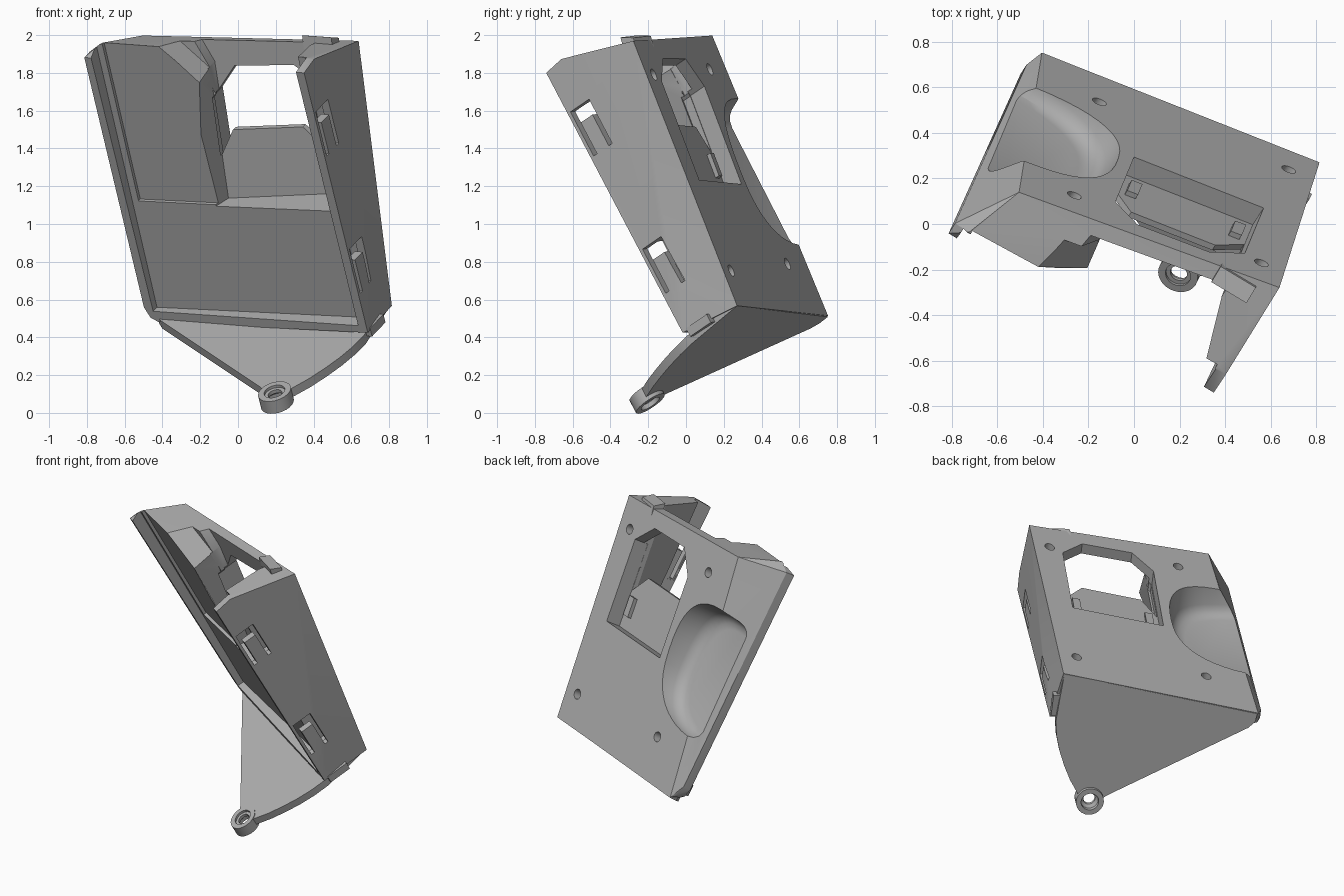
import bpy, bmesh
from math import cos, sin, pi, radians, copysign
from mathutils import Vector, Matrix

if "Cube" in bpy.data.objects:
    bpy.data.objects.remove(bpy.data.objects["Cube"], do_unlink=True)

grey = bpy.data.materials.new("plain grey plastic")
grey.use_nodes = True
grey.diffuse_color = (0.42, 0.42, 0.42, 1)
grey.node_tree.nodes["Principled BSDF"].inputs["Base Color"].default_value = grey.diffuse_color

# Tilted frame: u runs right, v runs down, d runs from the open front to the back
eu = Vector((0.856, -0.514, -0.06)).normalized()
ev = Vector((0.221, 0.449, -0.866))
ev = (ev - eu * ev.dot(eu)).normalized()
en = eu.cross(ev)
frame = Matrix((eu, ev, en)).transposed().to_4x4()
frame.translation = (0.35, -0.74, 1.80)


def finish(name, bm):
    bmesh.ops.recalc_face_normals(bm, faces=bm.faces[:])
    mesh = bpy.data.meshes.new(name)
    bm.to_mesh(mesh)
    bm.free()
    mesh.materials.append(grey)
    obj = bpy.data.objects.new(name, mesh)
    bpy.context.collection.objects.link(obj)
    return obj


def loft(name, rings):
    """Closed solid through rings of matching points."""
    bm = bmesh.new()
    loops = [[bm.verts.new(p) for p in ring] for ring in rings]
    for a, b in zip(loops, loops[1:]):
        for i in range(len(a)):
            j = (i + 1) % len(a)
            bm.faces.new((a[i], a[j], b[j], b[i]))
    bm.faces.new(loops[0])
    bm.faces.new(loops[-1])
    return finish(name, bm)


def at(poly, depth):
    return [(u, v, depth(u, v) if callable(depth) else depth) for u, v in poly]


def prism(name, poly, near, far):
    return loft(name, [at(poly, near), at(poly, far)])


def rect(u0, u1, v0, v1):
    return [(u0, v0), (u1, v0), (u1, v1), (u0, v1)]


def circle(a, b, r, n=24):
    return [(a + r * cos(2 * pi * i / n), b + r * sin(2 * pi * i / n)) for i in range(n)]


def cut(target, cutter):
    mod = target.modifiers.new("cut", "BOOLEAN")
    mod.operation = "DIFFERENCE"
    mod.solver = "EXACT"
    mod.object = cutter
    bpy.context.view_layer.update()
    graph = bpy.context.evaluated_depsgraph_get()
    new = bpy.data.meshes.new_from_object(target.evaluated_get(graph))
    target.modifiers.clear()
    target.data = new
    bpy.data.objects.remove(cutter, do_unlink=True)


def back(offset):
    return lambda u, v: 0.573 + 0.195 * u - 0.138 * v + offset


def panel(offset):
    return lambda u, v: 0.12 + 0.035 * u - 0.02 * v + offset


# Wedge shaped housing with a rounded lower left corner
bm = bmesh.new()
for p in [(0, 0, 0), (-1.36, 0, 0), (0, 1.59, 0), (-1.3, 1.615, 0),
          (-1.36, 0, 0.06), (-1.29, -0.045, 0.085), (0, -0.016, 0.12),
          (-1.37, 1.53, 0), (-1.345, 1.59, 0), (-1.37, 1.53, 0.055), (-1.35, 1.6, 0.06),
          (0, 0.124, 0.556), (-0.048, 1.624, 0.341),
          (-1.195, 0.047, 0.335), (-1.335, 1.63, 0.09)]:
    bm.verts.new(p)
bmesh.ops.convex_hull(bm, input=bm.verts[:])
bmesh.ops.dissolve_limit(bm, angle_limit=radians(1), verts=bm.verts[:], edges=bm.edges[:])
housing = finish("housing", bm)

# Front recess, running out at the top, with a slightly deeper upper step
cut(housing, prism("recess", rect(-1.318, -0.05, -0.2, 1.55), -0.1, panel(0)))
cut(housing, prism("upper_step", rect(-1.28, -0.055, -0.21, 0.905), -0.11, panel(0.02)))

# Deep bay, open at the top and narrowing to the back
bay_front = [(-0.95, -0.22), (-0.02, -0.22), (-0.02, 0.908), (-0.87, 0.912), (-0.72, 0.175), (-0.93, -0.03)]
bay_back = [(-0.98, -0.22), (-0.195, -0.22), (-0.195, 0.912), (-0.785, 0.915), (-0.775, 0.175), (-0.96, -0.03)]
cut(housing, loft("bay", [at(bay_front, -0.12), at(bay_back, back(-0.13))]))
top_gap = [(-0.93, -0.2), (-0.196, -0.2), (-0.196, 0.5), (-0.776, 0.5), (-0.776, 0.17)]
cut(housing, prism("top_gap", top_gap, 0.25, back(-0.07)))

# Window in the back, with a clipped plate left across its lower half
window = [(-0.795, 0.905), (-0.195, 0.905), (-0.195, 0.345),
          (-0.34, 0.21), (-0.67, 0.2), (-0.795, 0.35)]
cut(housing, prism("window", window, back(-0.1), 1))
gap = [(-0.79, 0.68), (-0.7, 0.53), (-0.31, 0.53), (-0.197, 0.66),
       (-0.197, 0.35), (-0.343, 0.215), (-0.667, 0.205), (-0.79, 0.353)]
cut(housing, prism("plate_gap", gap, back(-0.15), 0.9))

# Finger scoop with a rounded floor, open to the left side, squarer at its top
side = []
for i in range(25):
    t = -pi / 2 + pi * i / 24
    side.append((0.55 * abs(cos(t)) ** (0.5 if t < 0 else 0.8), 0.43 * copysign(abs(sin(t)) ** 0.8, t)))
rings = []
for scale, lift in ((0.78, 0.04), (0.86, 0.05), (0.92, 0.075), (0.95, 0.11), (1, 0.25), (1, 0.7)):
    rings.append(at([(-1.4 + scale * a, 0.825 + scale * b) for a, b in side], panel(lift)))
cut(housing, loft("scoop", rings))

# Screw holes
for u, v in ((-1.025, 1.348), (-0.159, 1.42), (-0.97, 0.247), (-0.113, 0.311)):
    cut(housing, prism("screw_hole", circle(u, v, 0.032), back(-0.06), 1))

# U shaped snap slots through the right wall
for v in (0.25, 1.09):
    cut(housing, prism("slot_pocket", rect(-0.1, -0.048, v, v + 0.28), 0.01, 0.165))
    outline = [(0, 0.02), (0, 0.155), (0.27, 0.155), (0.27, 0.13), (0.08, 0.13),
               (0.08, 0.045), (0.27, 0.045), (0.27, 0.02)]
    cut(housing, loft("slot", [[(u, v + a, d) for a, d in outline] for u in (-0.09, 0.1)]))


# Triangular foot running forward in the plane of the bottom
def foot_level(poly, lift):
    return [(u, 1.66 + 0.011 * u - 0.11 * d - lift, d) for u, d in poly]


shape = [(-1.33, 0.088), (-0.055, 0.335), (-0.04, 0.15), (-0.03, 0), (-0.045, -0.1), (-0.073, -0.2),
         (-0.112, -0.3), (-0.16, -0.4), (-0.21, -0.48), (-0.24, -0.53), (-0.37, -0.53),
         (-0.41, -0.5), (-1.28, -0.01), (-1.32, 0.03)]
foot = loft("foot", [foot_level(shape, t) for t in (0, 0.05)])
eye = circle(-0.299, -0.537, 0.09)
lug = loft("foot_lug", [foot_level(eye, t) for t in (-0.02, 0.055)])
for part in (foot, lug):
    bore = [(0.057, -0.1), (0.057, 0.005), (0.038, 0.02), (0.038, 0.04), (0.057, 0.04), (0.057, 0.2)]
    cut(part, loft("bore", [foot_level(circle(-0.299, -0.537, r), t) for r, t in bore]))

# Flat stop on the top edge and a rib low on the right wall
stop = [(0.046, 0.447), (0.088, 0.515), (0.15, 0.5), (0.12, 0.43)]
pin = loft("top_stop", [[(u, v, d) for v, d in stop] for u in (-0.27, -0.09)])
rib = prism("side_rib", rect(-0.05, 0, 1.58, 1.63), 0.03, 0.18)

# Two clips on the plate
clips = []
for name, u in (("left_clip", -0.73), ("right_clip", -0.25)):
    clips.append(prism(name, rect(u - 0.025, u + 0.025, 0.69, 0.82), back(-0.12), back(-0.075)))

# Turn everything into place
bpy.ops.object.select_all(action="DESELECT")
for part in [housing, foot, lug, pin, rib] + clips:
    part.data.transform(frame)
    part.select_set(True)
bpy.context.view_layer.objects.active = housing
bpy.ops.object.shade_smooth_by_angle(angle=radians(28))
